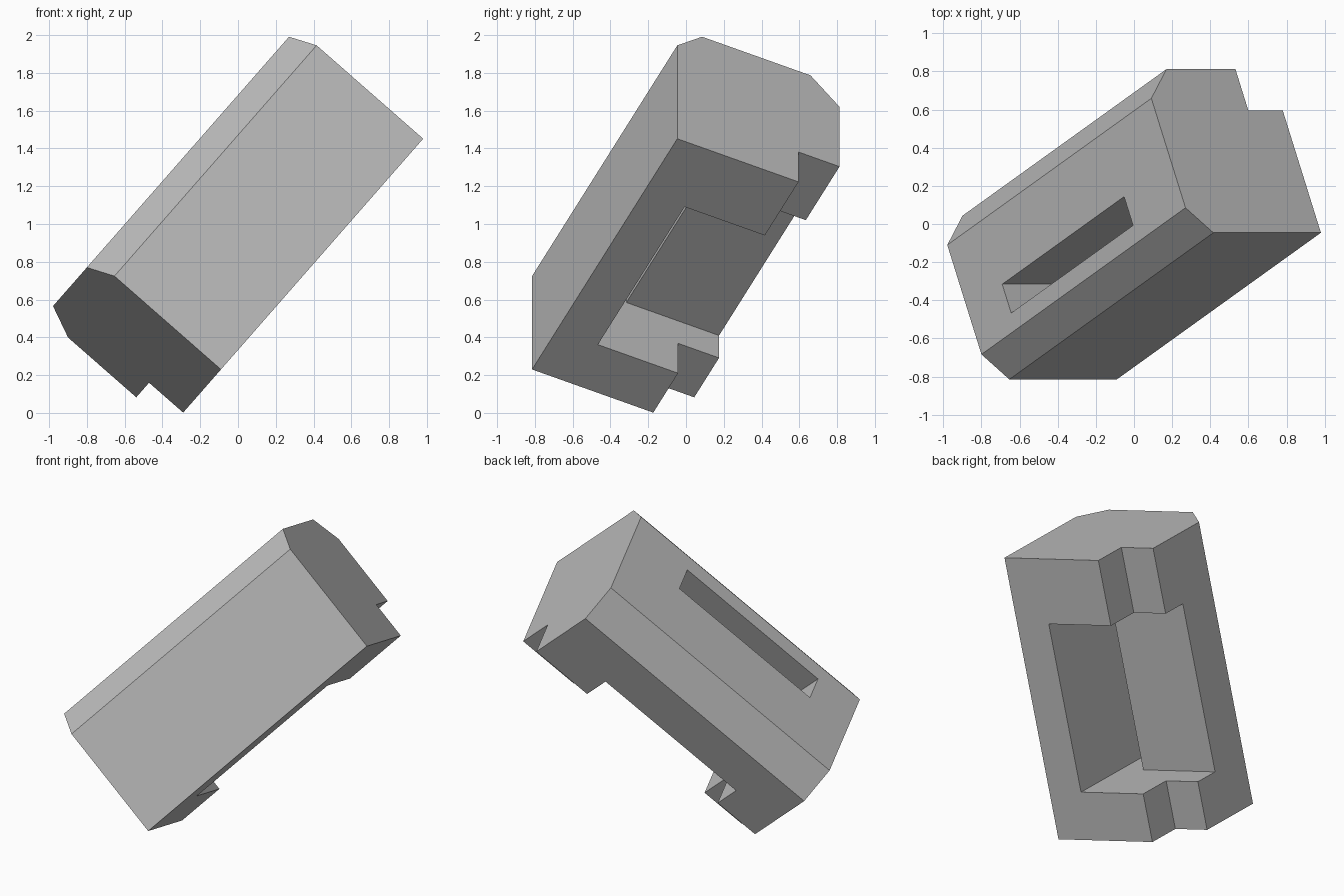
import bpy
import bmesh
from mathutils import Matrix, Vector

cube = bpy.data.objects.get("Cube")
if cube:
    bpy.data.objects.remove(cube, do_unlink=True)

# Plain grey finish
grey = bpy.data.materials.new("plain_grey")
grey.use_nodes = True
grey.diffuse_color = (0.5, 0.5, 0.5, 1)
grey.node_tree.nodes["Principled BSDF"].inputs["Base Color"].default_value = (0.5, 0.5, 0.5, 1)

# Tilted frame: profile axes across and depth, extruded along the length
across = Vector((0.752, 0, -0.659)).normalized()
depth = Vector((0.593, 0.428, 0.682)).cross(across).normalized()
along = across.cross(depth)
frame = Matrix((across, depth, along)).transposed().to_4x4()
frame.translation = (-0.09, -0.815, 0.23)


def prism(name, profile, start, end):
    """Extrude a closed profile between two stations along the length."""
    bm = bmesh.new()
    face = bm.faces.new([bm.verts.new((u, v, start)) for u, v in profile])
    grown = bmesh.ops.extrude_face_region(bm, geom=[face])["geom"]
    top = [g for g in grown if isinstance(g, bmesh.types.BMVert)]
    bmesh.ops.translate(bm, verts=top, vec=(0, 0, end - start))
    bmesh.ops.recalc_face_normals(bm, faces=bm.faces)
    mesh = bpy.data.meshes.new(name)
    bm.to_mesh(mesh)
    bm.free()
    mesh.materials.append(grey)
    obj = bpy.data.objects.new(name, mesh)
    obj.matrix_world = frame
    bpy.context.collection.objects.link(obj)
    return obj


# Block with two chamfered edges and a rebated corner
body = prism("notched_block", [
    (0, 0), (0, 0.71), (-0.24, 0.71), (-0.24, 0.95),
    (-0.72, 0.95), (-0.89, 0.78), (-0.89, 0.145), (-0.75, 0)], 0, 1.797)

# Open pocket that narrows to a slot through the far side
cutter = prism("pocket_cutter", [
    (0.1, 0.24), (0.1, 1.1), (-0.42, 1.1), (-0.42, 0.407),
    (-1, 0.407), (-1, 0.24)], 0.307, 1.38)
cutter.hide_render = True

cut = body.modifiers.new("pocket", "BOOLEAN")
cut.operation = "DIFFERENCE"
cut.solver = "EXACT"
cut.object = cutter
bpy.context.view_layer.objects.active = body
bpy.ops.object.modifier_apply(modifier=cut.name)
bpy.data.objects.remove(cutter, do_unlink=True)
